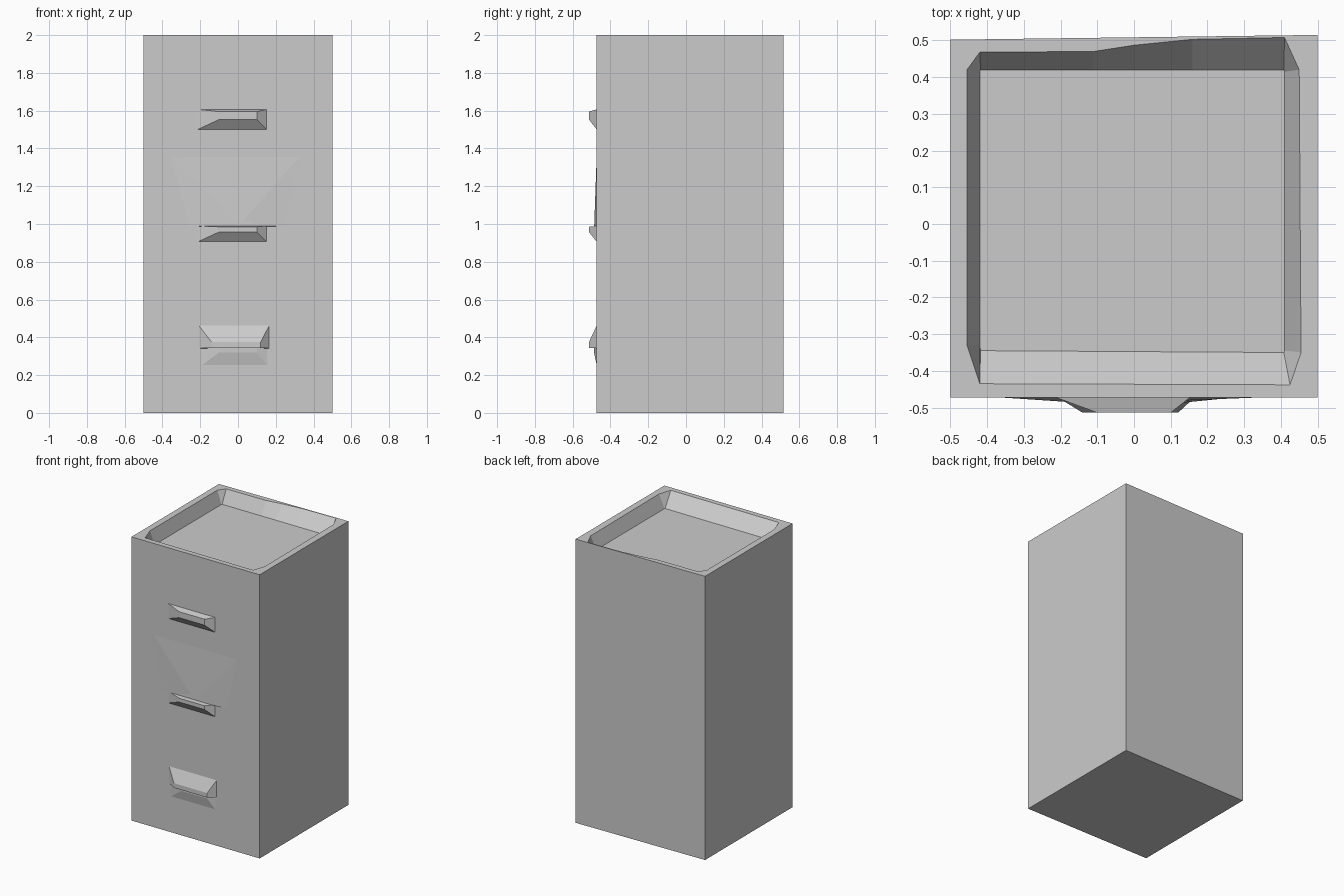
import bpy, bmesh

if "Cube" in bpy.data.objects:
    bpy.data.objects.remove(bpy.data.objects["Cube"])


def loft(name, loops):
    """Closed solid through a list of loops with equal point counts."""
    bm = bmesh.new()
    rings = [[bm.verts.new(p) for p in loop] for loop in loops]
    n = len(rings[0])
    for a, b in zip(rings, rings[1:]):
        for i in range(n):
            j = (i + 1) % n
            bm.faces.new((a[i], a[j], b[j], b[i]))
    bm.faces.new(rings[0])
    bm.faces.new(rings[-1])
    bmesh.ops.remove_doubles(bm, verts=bm.verts, dist=1e-5)
    bmesh.ops.recalc_face_normals(bm, faces=bm.faces)
    mesh = bpy.data.meshes.new(name)
    bm.to_mesh(mesh)
    bm.free()
    obj = bpy.data.objects.new(name, mesh)
    bpy.context.collection.objects.link(obj)
    return obj


def rect(x0, x1, z0, z1, y):
    return [(x0, y, z0), (x1, y, z0), (x1, y, z1), (x0, y, z1)]


# Cabinet body
outline = [(-.5, -.473), (.5, -.473), (.5, .515), (-.5, .502)]
body = loft("cabinet_body", [[(x, y, z) for x, y in outline] for z in (0, 2)])

# Tray recess in the top: uneven chamfered rim tapering to a rectangular floor
rim = [(-.455, -.33), (-.42, -.435), (.425, -.438), (.455, -.35), (.45, .42),
       (.41, .508), (.16, .503), (0, .487), (-.11, .47), (-.42, .468), (-.455, .42)]
floor = [(-.42, -.33), (-.418, -.345), (.408, -.35), (.41, -.345), (.41, .415),
         (.408, .42), (.16, .42), (0, .42), (-.11, .42), (-.418, .42), (-.42, .415)]
TOP, DEPTH = 2.0, .09
cutter = loft("tray_cutter", [[(x, y, TOP - DEPTH) for x, y in floor],
                              [(x, y, TOP) for x, y in rim],
                              [(x, y, TOP + .1) for x, y in rim]])
cutter.hide_render = True
cutter.hide_viewport = False
mod = body.modifiers.new("tray", "BOOLEAN")
mod.operation = "DIFFERENCE"
mod.solver = "EXACT"
mod.object = cutter
bpy.context.view_layer.objects.active = body
bpy.ops.object.modifier_apply(modifier="tray")
bpy.data.objects.remove(cutter)

# Upper and middle drawer handles: tapered wedges with a flat nose
for name, z in (("upper_handle", 1.495), ("middle_handle", .9)):
    loft(name, [rect(-.225, .158, z, z + .113 if z > 1 else z + .09, -.468),
                rect(-.1, .1, z + .058, z + .1 if z > 1 else z + .085, -.514)])

# Lower drawer handle: sloping hood over a shallow wedge
loft("lower_handle", [rect(-.215, .17, .342, .472, -.468),
                      rect(-.14, .12, .343, .375, -.514)])
loft("lower_handle_base", [rect(-.222, .175, .23, .343, -.468),
                           rect(-.1, .1, .32, .343, -.487)])

# Shallow swelling of the middle drawer front
loft("drawer_swelling", [
    [(-.28, -.47, .985), (.3, -.47, .985), (.4, -.47, 1.44), (-.4, -.47, 1.44)],
    [(-.16, -.486, .99), (.14, -.486, .99), (.03, -.485, 1.02), (-.03, -.485, 1.02)]])
